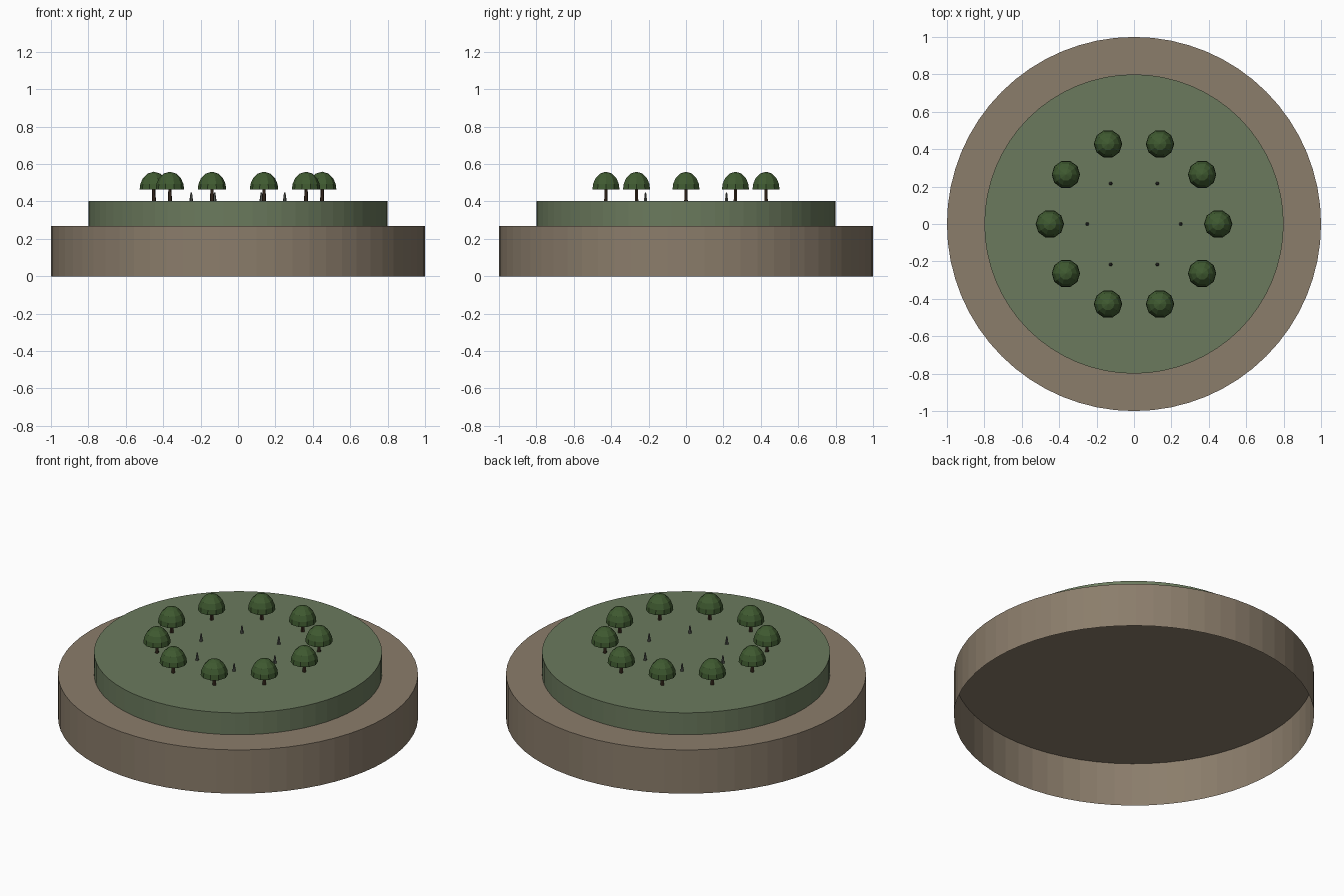
import bpy, bmesh, math

if "Cube" in bpy.data.objects:
    bpy.data.objects.remove(bpy.data.objects["Cube"])


def material(name, rgb):
    m = bpy.data.materials.new(name)
    m.diffuse_color = (*rgb, 1)
    m.use_nodes = True
    m.node_tree.nodes["Principled BSDF"].inputs["Base Color"].default_value = m.diffuse_color
    return m


STONE = material("earth_brown", (0.258, 0.205, 0.147))
GRASS = material("grass_green", (0.147, 0.195, 0.110))
LEAF = material("leaf_green", (0.050, 0.102, 0.030))
BARK = material("bark_brown", (0.047, 0.027, 0.016))
GREY = material("marker_grey", (0.085, 0.09, 0.08))


def lathe(name, profile, sides, mat, loc=(0, 0, 0)):
    """Revolve (radius, z) points, bottom to top; the last ring is capped."""
    bm = bmesh.new()
    rings = []
    for r, z in profile:
        if r == 0:
            rings.append([bm.verts.new((0, 0, z))])
        else:
            rings.append([bm.verts.new((r * math.cos(2 * math.pi * i / sides),
                                        r * math.sin(2 * math.pi * i / sides), z))
                          for i in range(sides)])
    for a, b in zip(rings, rings[1:]):
        for i in range(sides):
            j = (i + 1) % sides
            if len(b) == 1:
                bm.faces.new((a[i], a[j], b[0]))
            else:
                bm.faces.new((a[i], a[j], b[j], b[i]))
    if len(rings[-1]) > 1:
        bm.faces.new(rings[-1])
    me = bpy.data.meshes.new(name)
    bm.to_mesh(me)
    bm.free()
    me.materials.append(mat)
    ob = bpy.data.objects.new(name, me)
    ob.location = loc
    bpy.context.collection.objects.link(ob)
    return ob


def around(count, radius):
    for i in range(count):
        a = 2 * math.pi * i / count
        yield i + 1, radius * math.cos(a), radius * math.sin(a)


# stepped round base, open underneath
lathe("base_tier", [(1, 0), (1, 0.268)], 64, STONE)
lathe("grass_tier", [(0.8, 0.268), (0.8, 0.402)], 64, GRASS)

# ring of trees: thin trunk and faceted dome crown
crown = [(0.076, 0.463), (0.0725, 0.493), (0.059, 0.524), (0.034, 0.549), (0, 0.559)]
for n, x, y in around(10, 0.45):
    lathe(f"trunk_{n}", [(0.011, 0.402), (0.008, 0.475)], 6, BARK, (x, y, 0))
    lathe(f"crown_{n}", crown, 10, LEAF, (x, y, 0))

# inner ring of small tapered markers
for n, x, y in around(6, 0.25):
    lathe(f"marker_{n}", [(0.010, 0.402), (0.007, 0.425), (0.004, 0.447)], 6, GREY, (x, y, 0))
